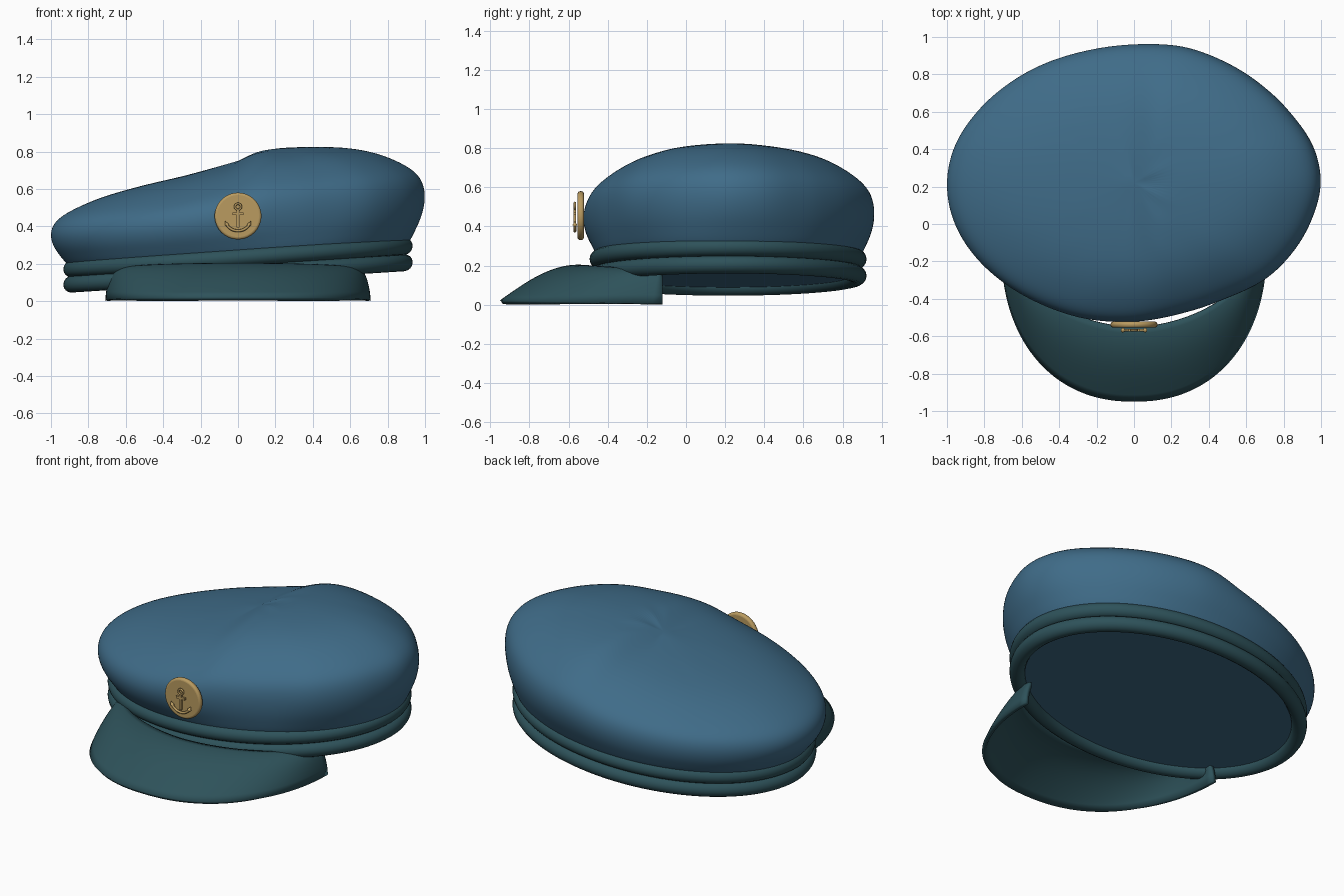
import bpy
import math
from mathutils import Matrix

if "Cube" in bpy.data.objects:
    bpy.data.objects.remove(bpy.data.objects["Cube"], do_unlink=True)


def material(name, rgb):
    m = bpy.data.materials.new(name)
    m.use_nodes = True
    m.diffuse_color = (*rgb, 1)
    bsdf = m.node_tree.nodes["Principled BSDF"]
    bsdf.inputs["Base Color"].default_value = (*rgb, 1)
    bsdf.inputs["Roughness"].default_value = 0.8
    return m


BLUE = material("cloth blue", (0.05, 0.149, 0.247))
TEAL = material("dark teal", (0.027, 0.084, 0.102))
GOLD = material("brass gold", (0.49, 0.33, 0.118))


def finish(ob, name, mat, angle=60):
    ob.name = name
    ob.data.materials.append(mat)
    bpy.ops.object.select_all(action="DESELECT")
    ob.select_set(True)
    bpy.context.view_layer.objects.active = ob
    if ob.type == "MESH":
        bpy.ops.object.shade_smooth_by_angle(angle=math.radians(angle))
    return ob


def mesh_object(name, verts, faces, mat, angle=60):
    me = bpy.data.meshes.new(name)
    me.from_pydata(verts, [], faces)
    ob = bpy.data.objects.new(name, me)
    bpy.context.collection.objects.link(ob)
    return finish(ob, name, mat, angle)


def grid_faces(rows, cols, wrap_rows=False, wrap_cols=False):
    """Quads over a rows x cols grid of vertices."""
    return [(r * cols + c, r * cols + (c + 1) % cols,
             (r + 1) % rows * cols + (c + 1) % cols, (r + 1) % rows * cols + c)
            for r in range(rows if wrap_rows else rows - 1)
            for c in range(cols if wrap_cols else cols - 1)]


def lerp_points(points, x):
    for (x0, y0), (x1, y1) in zip(points, points[1:]):
        if x <= x1:
            k = max(0, (x - x0) / (x1 - x0))
            return y0 + (y1 - y0) * k
    return points[-1][1]


def power(value, exponent):
    return math.copysign(abs(value) ** exponent, value)


# Crown: stacked outline rings, taller toward one side
CENTRE_Y = 0.22
SEG = 48
OUTLINE = [1, .995, .975, .98, 1, 1.022, 1, .987, .985, .98, .983, .995,
           1, 1.003, 1.003, 1.003, 1.008, 1.018, 1.005, .975, .965, .99, .985, .985]
PROFILE = [(.88, -.1), (.925, 0), (.955, .1), (.988, .21), (1.008, .36), (.995, .5),
           (.955, .6), (.88, .695), (.75, .815), (.6, .9), (.45, .947),
           (.3, .977), (.15, .995)]
HEIGHT = [(-1, .41), (-.6, .41), (-.3, .43), (-.02, .475), (.12, .54), (.5, .565), (1, .61)]


def outline(a):
    k = a / math.tau * len(OUTLINE)
    i, f = int(k), k - int(k)
    n = len(OUTLINE)
    return OUTLINE[i % n] * (1 - f) + OUTLINE[(i + 1) % n] * f


def crown_z(x, f):
    return 0.265 + 0.065 * x + f * lerp_points(HEIGHT, x)


verts = []
for s, f in PROFILE:
    blend = min(1, max(0, f / 0.3))
    for i in range(SEG):
        a = math.tau * i / SEG
        r = s * (1 + (outline(a) - 1) * blend)
        x = r * math.cos(a)
        verts.append((x, CENTRE_Y + 0.74 * r * math.sin(a), crown_z(x, f)))
faces = grid_faces(len(PROFILE), SEG, wrap_cols=True)
last = (len(PROFILE) - 1) * SEG
verts.append((0, CENTRE_Y, crown_z(0, 1)))
faces += [(last + i, last + (i + 1) % SEG, len(verts) - 1) for i in range(SEG)]
crown = mesh_object("crown", verts, faces, BLUE, 180)
mod = crown.modifiers.new("smooth", "SUBSURF")
mod.levels = mod.render_levels = 2


# Two tilted oval piping bands
def band(name, z, slope, tube=0.045):
    rows, cols = 96, 16
    pts = []
    for i in range(rows):
        a = math.tau * i / rows
        for j in range(cols):
            b = math.tau * j / cols
            d = tube * math.cos(b)
            x = (0.889 + d) * math.cos(a)
            pts.append((x, 0.215 + (0.663 + d) * math.sin(a),
                        z + slope * x + tube * math.sin(b)))
    faces = [tuple(reversed(q)) for q in grid_faces(rows, cols, True, True)]
    mesh_object(name, pts, faces, TEAL, 180)


band("upper_band", 0.233, 0.067)
band("lower_band", 0.148, 0.064)

# Lining that closes the underside
ring = [(0.88 * math.cos(math.tau * i / 96), 0.215 + 0.655 * math.sin(math.tau * i / 96))
        for i in range(96)]
mesh_object("lining", [(x, y, 0.143 + 0.064 * x) for x, y in ring],
            [tuple(reversed(range(96)))], BLUE)

# Visor: domed sheet between a wide outer curve and the inner curve
ROWS, COLS = 12, 72
verts = []
for r in range(ROWS):
    v = r / (ROWS - 1)
    for c in range(COLS):
        a = math.pi + math.pi * c / (COLS - 1)
        front = max(0, -math.sin(a))
        bend = 0.9 + 0.2 * v
        x = (0.71 - 0.05 * v) * power(math.cos(a), bend)
        y = -0.12 - (0.83 - 0.4 * v) * power(front, bend)
        low = 0.003 + 0.02 * front
        high = 0.15 + 0.055 * math.sqrt(front)
        rise = math.sin(v * math.pi / 2) ** (0.6 + 0.4 * front)
        verts.append((x, y, low + (high - low) * rise))
visor = mesh_object("visor", verts, grid_faces(ROWS, COLS), TEAL, 50)
mod = visor.modifiers.new("thickness", "SOLIDIFY")
mod.thickness = 0.025
mod.offset = -1

# Round badge facing the front
BADGE_Z = 0.455
FACE_FRONT = (math.pi / 2, 0, 0)
bpy.ops.mesh.primitive_cylinder_add(vertices=64, radius=0.125, depth=0.032,
                                    location=(0, -0.538, BADGE_Z), rotation=FACE_FRONT)
badge = finish(bpy.context.object, "badge", GOLD, 40)
mod = badge.modifiers.new("round_edge", "BEVEL")
mod.width = 0.013
mod.segments = 4

# Anchor emblem in front of the badge
ANCHOR_Y = -0.568
bpy.ops.mesh.primitive_torus_add(major_radius=0.016, minor_radius=0.006, major_segments=24,
                                 minor_segments=8, location=(0, ANCHOR_Y, BADGE_Z + 0.05),
                                 rotation=FACE_FRONT)
finish(bpy.context.object, "anchor_ring", GOLD)


def bar(name, z, width, height):
    bpy.ops.mesh.primitive_cube_add(size=1, location=(0, ANCHOR_Y, BADGE_Z + z))
    ob = bpy.context.object
    ob.data.transform(Matrix.Diagonal((width, 0.013, height, 1)))
    finish(ob, name, GOLD, 30)


bar("anchor_shank", -0.012, 0.014, 0.1)
bar("anchor_stock", 0.012, 0.06, 0.014)

curve = bpy.data.curves.new("anchor_arms", "CURVE")
curve.dimensions = "3D"
curve.bevel_depth = 0.0075
curve.bevel_resolution = 2
curve.use_fill_caps = True
spline = curve.splines.new("POLY")
spline.points.add(16)
for i, p in enumerate(spline.points):
    a = math.radians(212 + 116 * i / 16)
    p.co = (0.072 * math.cos(a), ANCHOR_Y, BADGE_Z - 0.007 + 0.072 * math.sin(a), 1)
arms = bpy.data.objects.new("anchor_arms", curve)
bpy.context.collection.objects.link(arms)
finish(arms, "anchor_arms", GOLD)

for side, name in ((-1, "anchor_fluke_right"), (1, "anchor_fluke_left")):
    bpy.ops.mesh.primitive_cone_add(vertices=12, radius1=0.012, radius2=0, depth=0.024,
                                    location=(side * 0.064, ANCHOR_Y, BADGE_Z - 0.037),
                                    rotation=(0, side * 0.4, 0))
    finish(bpy.context.object, name, GOLD)
